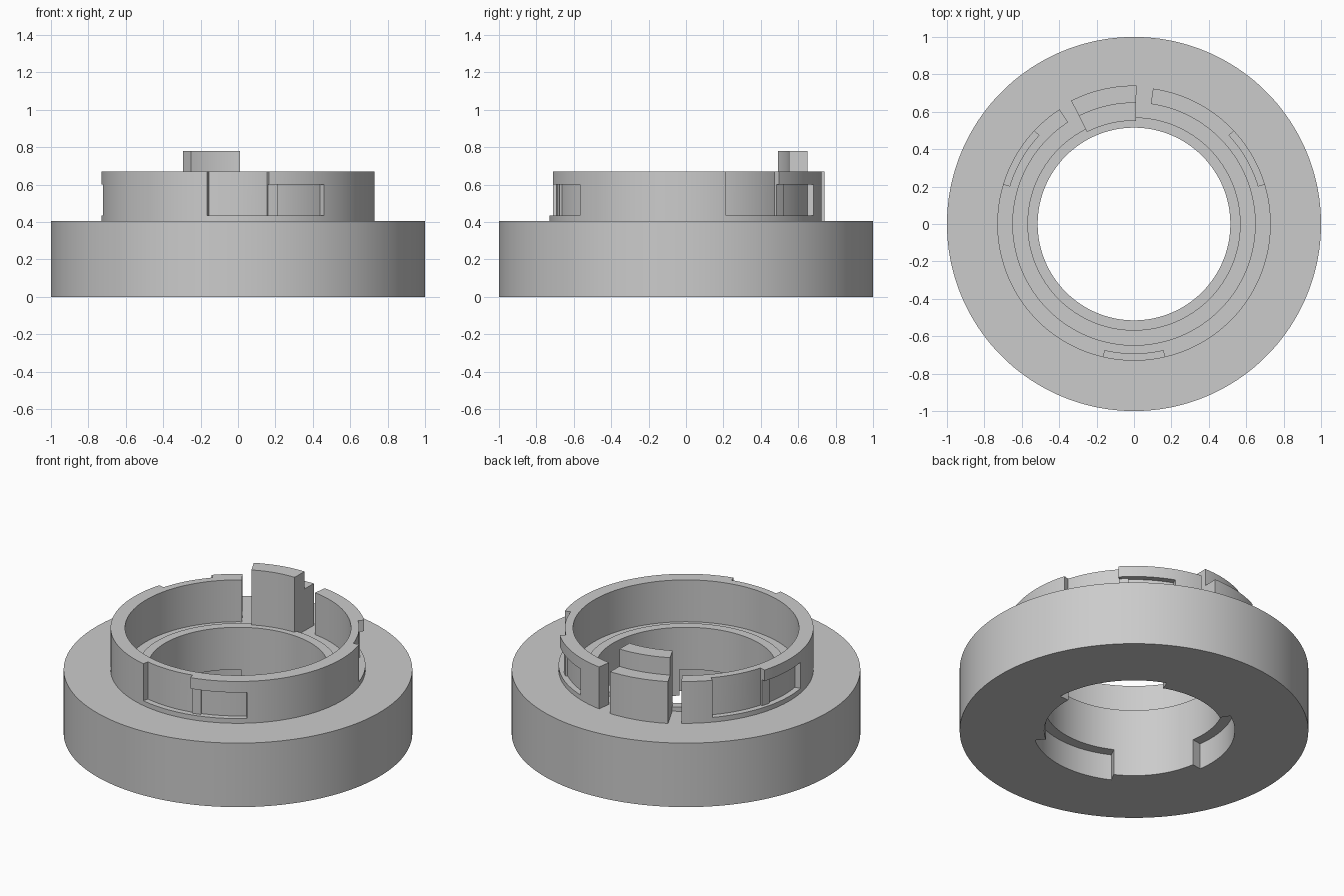
import bpy, bmesh
from math import radians, cos, sin

if "Cube" in bpy.data.objects:
    bpy.data.objects.remove(bpy.data.objects["Cube"], do_unlink=True)

grey = bpy.data.materials.new("plain grey")
grey.use_nodes = True
colour = (0.6, 0.6, 0.6, 1)
grey.diffuse_color = colour
grey.node_tree.nodes["Principled BSDF"].inputs["Base Color"].default_value = colour


def sweep(name, profile, start=0, end=360):
    """Turn a closed (radius, height) profile about z between two angles."""
    full = end - start == 360
    steps = max(2, round((end - start) / 2))
    bm = bmesh.new()
    rings = []
    for i in range(steps if full else steps + 1):
        a = radians(start + (end - start) * i / steps)
        rings.append([bm.verts.new((r * cos(a), r * sin(a), z)) for r, z in profile])
    n = len(profile)
    for i in range(steps):
        p, q = rings[i], rings[(i + 1) % len(rings)]
        for j in range(n):
            k = (j + 1) % n
            bm.faces.new((p[j], p[k], q[k], q[j]))
    if not full:
        bm.faces.new(rings[0])
        bm.faces.new(rings[-1])
    bmesh.ops.recalc_face_normals(bm, faces=bm.faces)
    mesh = bpy.data.meshes.new(name)
    bm.to_mesh(mesh)
    bm.free()
    mesh.materials.append(grey)
    obj = bpy.data.objects.new(name, mesh)
    bpy.context.collection.objects.link(obj)
    return obj


def block(name, r0, r1, z0, z1, start, end):
    return sweep(name, [(r0, z0), (r1, z0), (r1, z1), (r0, z1)], start, end)


def select(obj):
    bpy.ops.object.select_all(action="DESELECT")
    obj.select_set(True)
    bpy.context.view_layer.objects.active = obj


def cut(obj, cutter):
    cutter.hide_render = True
    mod = obj.modifiers.new("cut", "BOOLEAN")
    mod.operation = "DIFFERENCE"
    mod.solver = "EXACT"
    mod.object = cutter
    select(obj)
    bpy.ops.object.modifier_apply(modifier=mod.name)
    bpy.data.objects.remove(cutter, do_unlink=True)


# Wide base ring with a raised lip around the bore
base = sweep("base_ring", [(0.515, 0), (1, 0), (1, 0.405), (0.57, 0.405),
                           (0.57, 0.432), (0.515, 0.432)])

# Upright collar, open at the back
collar = block("collar", 0.648, 0.731, 0.4, 0.67, 123, 442)

parts = [base, collar]
for turn in (0, 120, 240):
    # Bottom slot in the bore
    cut(base, block("bore_slot", 0.45, 0.578, -0.1, 0.165, 3 + turn, 69 + turn))
    # Bayonet track: entry open at the top, then a closed channel
    cut(collar, block("entry", 0.695, 0.8, 0.435, 0.8, 17 + turn, 43 + turn))
    cut(collar, block("channel", 0.695, 0.8, 0.435, 0.6, 35 + turn, 69 + turn))
    # Small catch at the start of the channel
    parts.append(block("catch", 0.69, 0.708, 0.43, 0.605, 43 + turn, 47.5 + turn))

# Stepped key standing in the collar opening
parts.append(sweep("key", [(0.552, 0.4), (0.74, 0.4), (0.74, 0.67), (0.65, 0.67),
                           (0.65, 0.78), (0.552, 0.78)], 89, 117))

for part in parts:
    select(part)
    bpy.ops.object.shade_smooth_by_angle(angle=radians(30))
